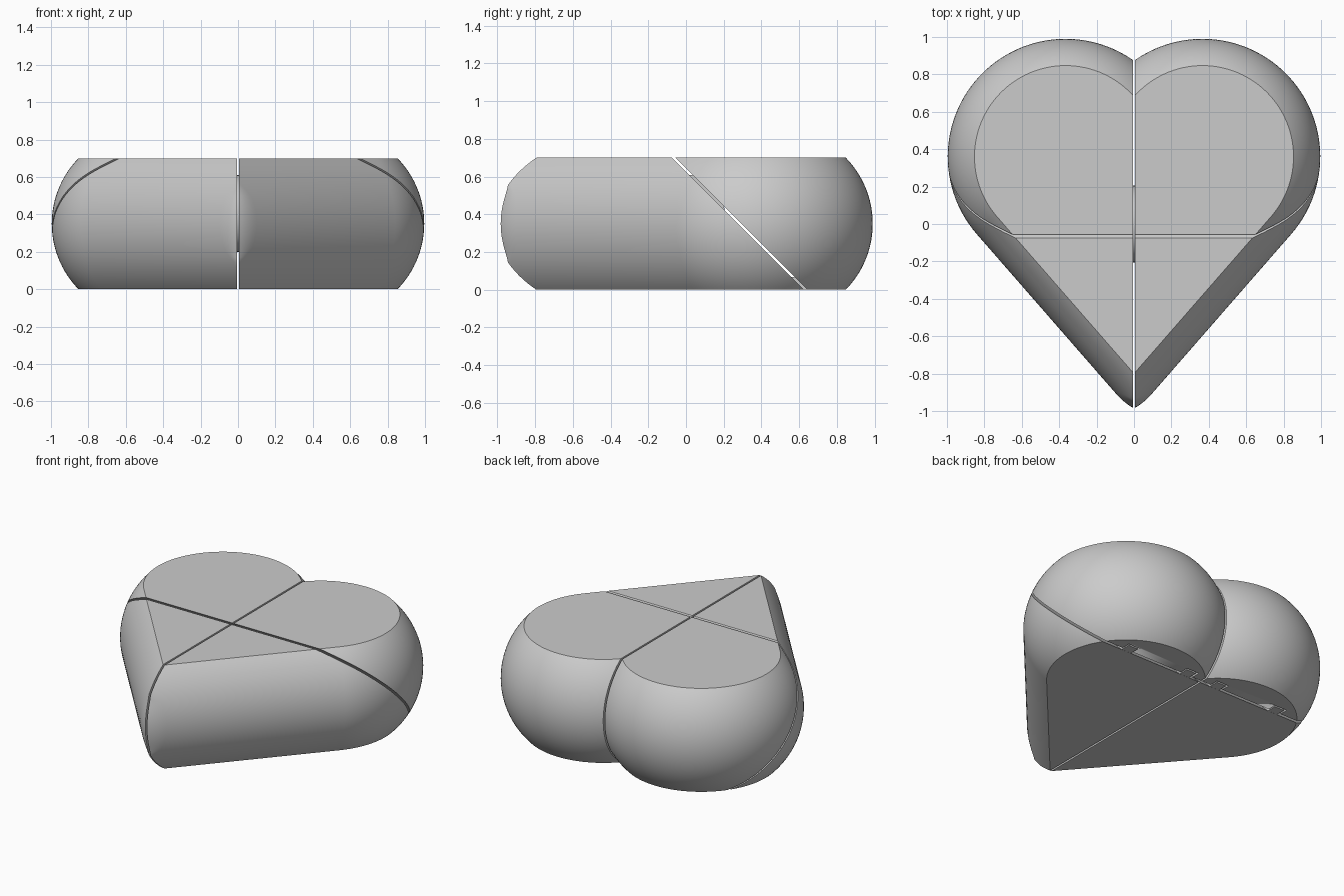
import bpy, bmesh, math
from mathutils import Vector

if "Cube" in bpy.data.objects:
    bpy.data.objects.remove(bpy.data.objects["Cube"])

H = 0.70                      # height
GAP = 0.006                   # half width of the centre slit
CX, CY, R_FLAT = 0.366, 0.36, 0.487
TIP, ANG = -0.80, math.radians(41.1)
ARC = 0.5                     # radius of the bulging side

grey = bpy.data.materials.new("grey")
grey.diffuse_color = (0.6, 0.6, 0.6, 1)
grey.use_nodes = True
grey.node_tree.nodes["Principled BSDF"].inputs["Base Color"].default_value = grey.diffuse_color


def outline(z):
    """Half heart outline at one height."""
    u = z - H / 2
    d = math.sqrt(ARC ** 2 - u * u) - math.sqrt(ARC ** 2 - (H / 2) ** 2)
    r = R_FLAT + d
    a0, a1 = math.acos((GAP - CX) / r), -ANG
    pts = [(CX + r * math.cos(a0 + (a1 - a0) * i / 56),
            CY + r * math.sin(a0 + (a1 - a0) * i / 56)) for i in range(57)]
    # straight flank running into a slightly rounded tip
    e = 0.1 * math.sqrt(max(0, 1 - (u / 0.2) ** 2))
    start = max(e, 0.02)
    for i in range(7):
        x = start + (GAP - start) * i / 6
        y = TIP - d / math.sin(ANG) + x / math.tan(ANG)
        if e > x:
            y += 0.32 * (e - x) ** 2 / e
        pts.append((x, y))
    return [(x, y, z) for x, y in pts]


def finish(bm, name, mirror=True):
    bmesh.ops.recalc_face_normals(bm, faces=bm.faces)
    me = bpy.data.meshes.new(name)
    bm.to_mesh(me)
    bm.free()
    me.materials.append(grey)
    ob = bpy.data.objects.new(name, me)
    bpy.context.collection.objects.link(ob)
    bpy.ops.object.select_all(action='DESELECT')
    ob.select_set(True)
    bpy.context.view_layer.objects.active = ob
    bpy.ops.object.shade_smooth_by_angle(angle=math.radians(30))
    if mirror:
        m = ob.modifiers.new("mirror", 'MIRROR')
        m.use_mirror_merge = False
    return ob


def heart_piece(name, side):
    """Half heart, cut along the slanted split; side is +1 back, -1 front."""
    bm = bmesh.new()
    rings = [[bm.verts.new(p) for p in outline(H / 2 - H / 2 * math.cos(math.pi * (0.15 + 0.7 * i / 28))
              / math.cos(math.pi * 0.15))] for i in range(29)]
    n = len(rings[0])
    for a, b in zip(rings, rings[1:]):
        for i in range(n - 1):
            bm.faces.new((a[i], a[i + 1], b[i + 1], b[i]))
    bm.faces.new(rings[0])
    bm.faces.new(rings[-1])
    bm.faces.new([r[0] for r in rings] + [r[-1] for r in reversed(rings)])
    no = Vector((0, 1, 1)).normalized()
    bmesh.ops.bisect_plane(bm, geom=bm.verts[:] + bm.edges[:] + bm.faces[:],
                           plane_co=Vector((0, 0.635, 0)) + no * side * 0.007,
                           plane_no=no, clear_outer=side < 0, clear_inner=side > 0)
    bmesh.ops.holes_fill(bm, edges=[e for e in bm.edges if e.is_boundary], sides=0)
    return finish(bm, name)


def blocks(name, half_w, y0, y1, z0, z1, mirror):
    """A pair of boxes at the hinge positions."""
    bm = bmesh.new()
    for x in (0.12, 0.585):
        vs = bmesh.ops.create_cube(bm, size=1)["verts"]
        for v in vs:
            v.co = (x + v.co.x * 2 * half_w, (y0 + y1) / 2 + v.co.y * (y1 - y0),
                    (z0 + z1) / 2 + v.co.z * (z1 - z0))
    return finish(bm, name, mirror)


# main body: front and back pieces of both halves
heart_piece("front_piece", -1)
back = heart_piece("back_piece", 1)

# hinge notches in the back pieces, with tongues from the front pieces
cutter = blocks("hinge_notch_cutter", 0.047, 0.5, 0.705, -0.05, 0.08, False)
cutter.hide_render = True
cutter.hide_viewport = True
cut = back.modifiers.new("hinge_notches", 'BOOLEAN')
cut.operation = 'DIFFERENCE'
cut.solver = 'EXACT'
cut.object = cutter
back.modifiers.move(1, 0)
blocks("hinge_tongue", 0.036, 0.55, 0.69, 0.002, 0.068, True)

# disc joining the halves inside the centre slit
bm = bmesh.new()
bmesh.ops.create_cone(bm, cap_ends=True, segments=48, radius1=0.205, radius2=0.205, depth=0.014)
for v in bm.verts:
    v.co = (v.co.z, v.co.x, v.co.y + 0.405)
finish(bm, "joining_disc", False)
